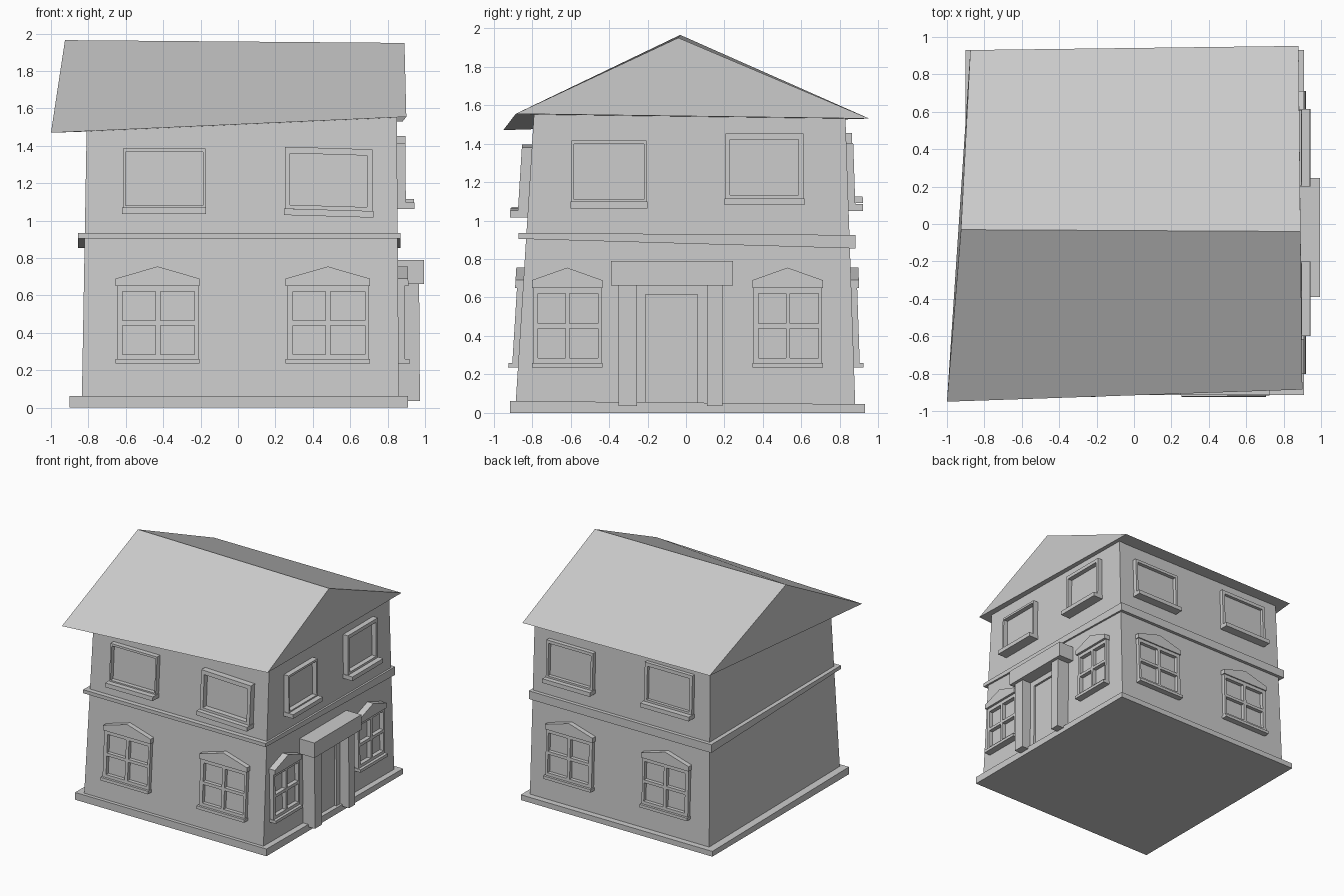
import bpy, bmesh

if "Cube" in bpy.data.objects:
    bpy.data.objects.remove(bpy.data.objects["Cube"])


def finish(name, bm):
    bmesh.ops.recalc_face_normals(bm, faces=bm.faces)
    me = bpy.data.meshes.new(name)
    bm.to_mesh(me)
    bm.free()
    ob = bpy.data.objects.new(name, me)
    bpy.context.collection.objects.link(ob)
    return ob


def loft(name, a, b):
    """Closed solid between two matching outlines of 3D points."""
    bm = bmesh.new()
    va = [bm.verts.new(p) for p in a]
    vb = [bm.verts.new(p) for p in b]
    bm.faces.new(va)
    bm.faces.new(vb)
    n = len(va)
    for i in range(n):
        j = (i + 1) % n
        bm.faces.new((va[i], va[j], vb[j], vb[i]))
    return finish(name, bm)


def ring(x0, x1, y0, y1, z_front, z_back):
    return [(x0, y0, z_front), (x1, y0, z_front), (x1, y1, z_back), (x0, y1, z_back)]


# Leaning wall surfaces: (along wall, outward distance, height) -> world
def front(u, d, z):
    return (u, -.889 + .062 * z - d, z)


def back(u, d, z):
    return (u, .882 - .034 * z + d, z)


def right(u, d, z):
    return (.86 - .007 * z + d, u, z)


def slab(name, wall, outline, d):
    """Profile in the wall plane, pushed outward by d."""
    loft(name, [wall(u, -.01, z) for u, z in outline], [wall(u, d, z) for u, z in outline])


def rect(u0, u1, z0, z1, skew=0):
    return [(u0, z0), (u1, z0 - skew), (u1, z1 - skew), (u0, z1)]


def frame(name, wall, us, zs, d, skew=0):
    """Lattice frame: odd-odd cells of the cut grid stay open."""
    bm = bmesh.new()

    def layer(depth):
        return [[bm.verts.new(wall(u, depth, z - skew * (u - us[0]) / (us[-1] - us[0])))
                 for z in zs] for u in us]
    lo, hi = layer(-.01), layer(d)
    nu, nz = len(us) - 1, len(zs) - 1

    def solid(i, k):
        return 0 <= i < nu and 0 <= k < nz and not (i % 2 and k % 2)
    for i in range(nu):
        for k in range(nz):
            if not solid(i, k):
                continue
            c = [(i, k), (i + 1, k), (i + 1, k + 1), (i, k + 1)]
            for L in (lo, hi):
                bm.faces.new([L[a][b] for a, b in c])
            nbr = [(i, k - 1), (i + 1, k), (i, k + 1), (i - 1, k)]
            for e in range(4):
                if not solid(*nbr[e]):
                    (a, b), (p, q) = c[e], c[(e + 1) % 4]
                    bm.faces.new((lo[a][b], lo[p][q], hi[p][q], hi[a][b]))
    for v in [v for v in bm.verts if not v.link_faces]:
        bm.verts.remove(v)
    finish(name, bm)


def upper_window(wall, u0, u1, z0, z1, w, d, sill_d, skew=0):
    zs = z0 + .035
    frame("upper_window_frame", wall, [u0 + .005, u0 + w, u1 - w, u1 - .005],
          [zs, zs + w * .6, z1 - w, z1], d, skew)
    slab("upper_window_glass", wall, rect(u0 + w, u1 - w, zs, z1 - w, skew), .004)
    slab("upper_window_sill", wall, rect(u0, u1, z0, zs, skew), sill_d)


def lower_window(wall, c, h, d, sill_d, ped_d):
    us = [c + h * t for t in (-.97, -.83, -.05, .07, .88, .97)]
    frame("lower_window_frame", wall, us, [.255, .285, .44, .465, .62, .655], d)
    slab("lower_window_sill", wall, rect(c - h, c + h, .235, .26), sill_d)
    slab("window_pediment", wall, [(c - h, .65), (c + h, .65), (c + h, .69),
                                   (c, .755), (c - h, .69)], ped_d)


# Foundation, walls and belt course
loft("foundation", ring(-.90, .91, -.915, .93, 0, 0), ring(-.90, .91, -.915, .93, .062, .045))
loft("walls", ring(-.835, .86, -.886, .88, .04, .04), ring(-.808, .849, -.79, .828, 1.56, 1.56))
loft("belt_course", ring(-.855, .87, -.87, .88, .905, .855), ring(-.855, .87, -.87, .88, .935, .925))

# Crooked gable roof
loft("roof", [(-1, -.95, 1.47), (-.875, .93, 1.54), (-.925, -.03, 1.965)],
     [(.90, -.885, 1.555), (.88, .952, 1.53), (.89, -.04, 1.95)])

# Ground floor windows
for wall, ped in ((front, .04), (back, .04)):
    for c in (-.43, .48):
        lower_window(wall, c, .225, .03, .05, ped)
for c in (-.618, .528):
    lower_window(right, c, .183, .035, .06, .055)

# Upper floor windows
upper_window(front, -.62, -.17, 1.035, 1.385, .018, .04, .085)
upper_window(front, .245, .725, 1.03, 1.395, .034, .05, .09, .014)
upper_window(back, -.67, -.21, 1.09, 1.455, .03, .03, .075)
upper_window(back, .265, .715, 1.05, 1.40, .025, .035, .075)
upper_window(right, -.60, -.20, 1.063, 1.415, .018, .045, .09)
upper_window(right, .20, .615, 1.08, 1.452, .03, .045, .09)

# Door with surround, columns and canopy
frame("door_surround", right, [-.30, -.21, .06, .15], [.05, .051, .615, .67], .03)
slab("door", right, rect(-.21, .06, .05, .62), .012)
for u0, u1 in ((-.35, -.255), (.11, .19)):
    slab("door_column", right, rect(u0, u1, .036, .67), .113)
slab("door_canopy", right, rect(-.39, .245, .662, .79), .14)
